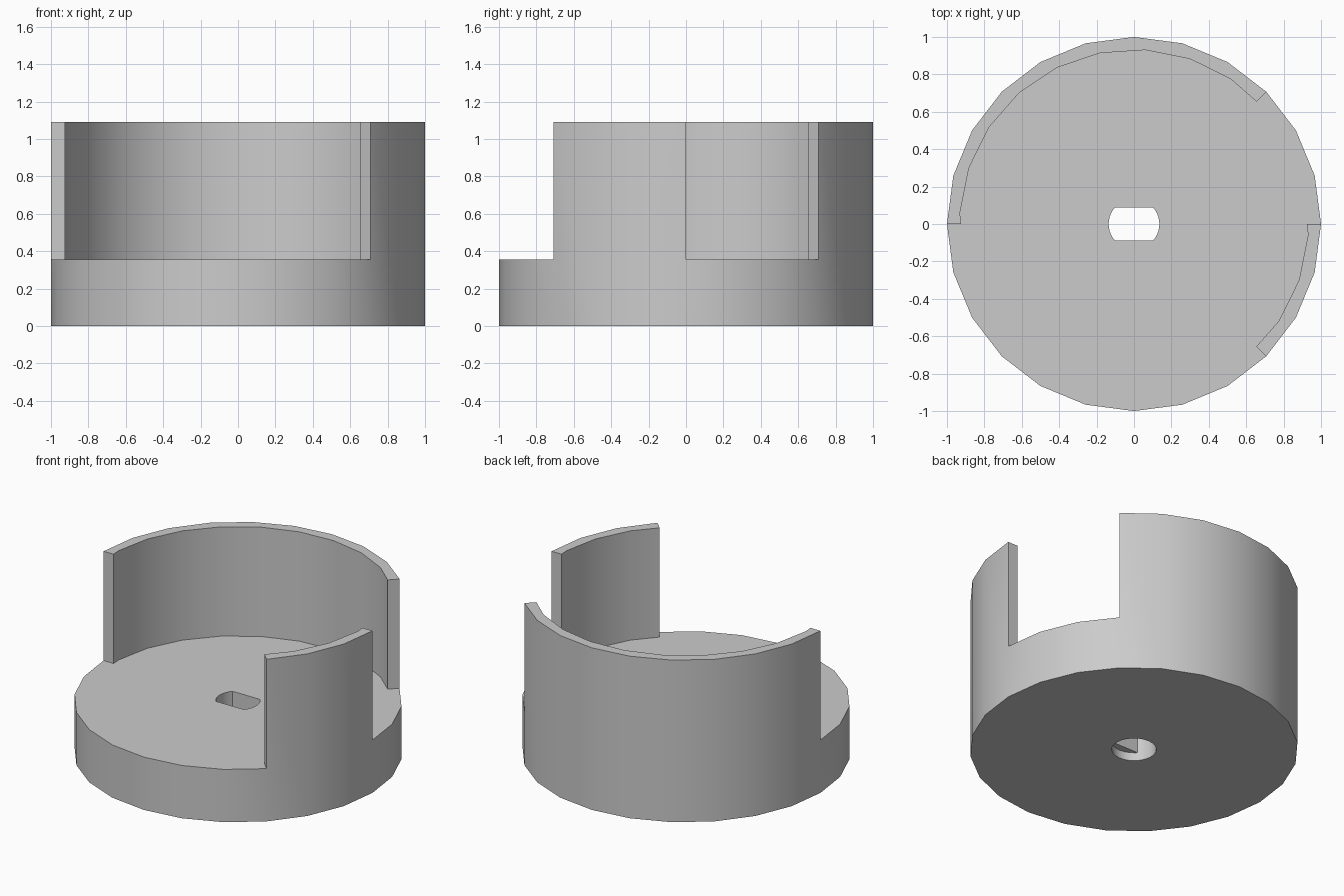
import bpy, bmesh, math

if "Cube" in bpy.data.objects:
    bpy.data.objects.remove(bpy.data.objects["Cube"])

TOP, FLOOR = 1.09, 0.355
INNER_R, STEP, OFFSET = 0.932, 15, 11.3


def polar(r, deg):
    a = math.radians(deg)
    return (r * math.cos(a), r * math.sin(a))


def prism(name, pts, z0, z1):
    """Extrude a flat outline from z0 to z1."""
    bm = bmesh.new()
    low = [bm.verts.new((x, y, z0)) for x, y in pts]
    high = [bm.verts.new((x, y, z1)) for x, y in pts]
    bm.faces.new(low)
    bm.faces.new(high)
    n = len(pts)
    for i in range(n):
        j = (i + 1) % n
        bm.faces.new((low[i], low[j], high[j], high[i]))
    bmesh.ops.recalc_face_normals(bm, faces=bm.faces)
    me = bpy.data.meshes.new(name)
    bm.to_mesh(me)
    bm.free()
    ob = bpy.data.objects.new(name, me)
    bpy.context.collection.objects.link(ob)
    return ob


def cut(target, cutter):
    """Subtract the cutter, then remove it."""
    cutter.hide_render = True
    mod = target.modifiers.new("cut", 'BOOLEAN')
    mod.operation = 'DIFFERENCE'
    mod.solver = 'EXACT'
    mod.object = cutter
    bpy.context.view_layer.objects.active = target
    bpy.ops.object.modifier_apply(modifier=mod.name)
    bpy.data.objects.remove(cutter)


def inner(deg):
    """Point on the faceted inner wall at any angle."""
    local = (deg - OFFSET) % STEP - STEP / 2
    r = INNER_R * math.cos(math.radians(STEP / 2)) / math.cos(math.radians(local))
    return polar(r, deg)


def wall_arc(a, b):
    """Inner wall outline between two angles, facet corners included."""
    corners = [OFFSET + STEP * k for k in range(-24, 25)]
    return [inner(d) for d in [a] + [c for c in corners if a < c < b] + [b]]


# Solid 24-sided body
cup = prism("cup_body", [polar(1, 15 * i) for i in range(24)], 0, TOP)

# Hollow with two openings: 0 to 45 degrees and 180 to 315 degrees
outline = wall_arc(-45, 0)
outline += [polar(1.6, d) for d in (0, 22.5, 45)]
outline += wall_arc(45, 180)
outline += [polar(1.6, d) for d in (180, 225, 270, 315)]
cut(cup, prism("hollow_cutter", outline, FLOOR, TOP + 0.2))

# Shaft hole: round at the bottom, two flats higher up
bore = prism("shaft_cutter", [polar(0.136, 15 * i) for i in range(24)], -0.1, 0.6)
for s in (-1, 1):
    block = [(-0.3, s * 0.088), (0.3, s * 0.088), (0.3, s * 0.3), (-0.3, s * 0.3)]
    cut(bore, prism("flat_cutter", block, 0.055, 0.8))
cut(cup, bore)

# Smooth shading with crisp edges
bpy.ops.object.select_all(action='DESELECT')
cup.select_set(True)
bpy.context.view_layer.objects.active = cup
bpy.ops.object.shade_smooth_by_angle(angle=math.radians(30))
